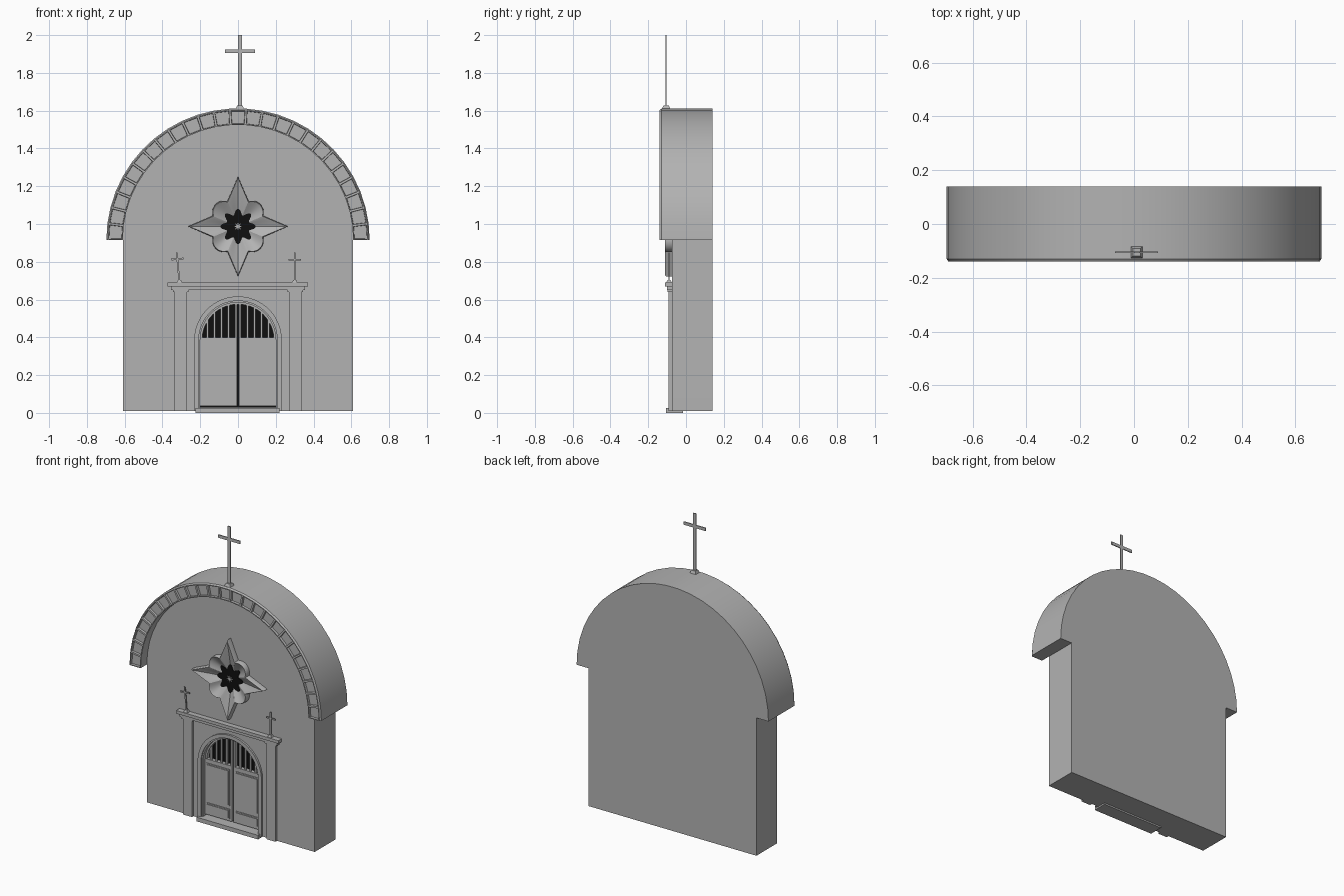
import bpy, bmesh, math
from mathutils import Matrix, Vector

if "Cube" in bpy.data.objects:
    bpy.data.objects.remove(bpy.data.objects["Cube"])


def material(name, rgb):
    m = bpy.data.materials.new(name)
    m.use_nodes = True
    m.diffuse_color = (*rgb, 1)
    m.node_tree.nodes["Principled BSDF"].inputs["Base Color"].default_value = (*rgb, 1)
    return m


STONE = material("grey stone", (0.45, 0.45, 0.45))
BLACK = material("black opening", (0.005, 0.005, 0.005))
WALL_Y, BACK_Y, FLOOR = -0.075, 0.14, 0.01


def finish(name, bm, mat=STONE, smooth=False):
    bmesh.ops.recalc_face_normals(bm, faces=bm.faces)
    me = bpy.data.meshes.new(name)
    bm.to_mesh(me)
    bm.free()
    ob = bpy.data.objects.new(name, me)
    bpy.context.collection.objects.link(ob)
    me.materials.append(mat)
    if smooth:
        bpy.ops.object.select_all(action="DESELECT")
        ob.select_set(True)
        bpy.context.view_layer.objects.active = ob
        bpy.ops.object.shade_smooth_by_angle(angle=math.radians(30))
    return ob


def prism(name, pts, y0, y1, mat=STONE, smooth=False):
    """Extrude an (x, z) outline from y0 to y1."""
    bm = bmesh.new()
    face = bm.faces.new([bm.verts.new((x, y0, z)) for x, z in pts])
    out = bmesh.ops.extrude_face_region(bm, geom=[face])["geom"]
    moved = [v for v in out if isinstance(v, bmesh.types.BMVert)]
    bmesh.ops.translate(bm, verts=moved, vec=(0, y1 - y0, 0))
    return finish(name, bm, mat, smooth)


def box(name, x0, x1, y0, y1, z0, z1, mat=STONE):
    return prism(name, [(x0, z0), (x1, z0), (x1, z1), (x0, z1)], y0, y1, mat)


def arch(r, spring, bottom, n=32):
    """Outline of a round-headed opening, from right foot to left foot."""
    pts = [(r * math.cos(math.pi * i / n), spring + r * math.sin(math.pi * i / n))
           for i in range(n + 1)]
    return [(r, bottom)] + pts + [(-r, bottom)]


def arch_band(name, r_out, r_in, spring, bottom, y0, y1):
    pts = arch(r_out, spring, bottom) + arch(r_in, spring, bottom)[::-1]
    return prism(name, pts, y0, y1, smooth=True)


# Wall: solid back layer and a front layer with the door opening
SPRING, ROOF_Z = 0.385, 0.915
prism("wall_back", arch(0.61, ROOF_Z, FLOOR, 50), -0.02, BACK_Y, smooth=True)
prism("wall_front", arch(0.61, ROOF_Z, FLOOR, 50) + arch(0.21, SPRING, FLOOR)[::-1],
      WALL_Y, -0.02, smooth=True)

# Roof arch with a row of sunken blocks on its front
bm = bmesh.new()
profile = [(0.61, -0.14), (0.69, -0.14), (0.697, -0.13), (0.697, BACK_Y), (0.61, BACK_Y)]
CELLS = 25
rings = []
for i in range(CELLS + 1):
    a = math.pi * i / CELLS
    rings.append([bm.verts.new((r * math.cos(a), y, ROOF_Z + r * math.sin(a)))
                  for r, y in profile])
fronts = []
for a, b in zip(rings, rings[1:]):
    for k in range(5):
        j = (k + 1) % 5
        f = bm.faces.new((a[k], a[j], b[j], b[k]))
        if k == 0:
            fronts.append(f)
bm.faces.new(rings[0])
bm.faces.new(rings[-1])
bmesh.ops.recalc_face_normals(bm, faces=bm.faces)
bmesh.ops.inset_individual(bm, faces=fronts, thickness=0.008)
bmesh.ops.inset_individual(bm, faces=fronts, thickness=0.002, depth=-0.015)
finish("roof_arch", bm, smooth=True)


# Crosses
def cross(name, x, y, z0, z1, width, bar_z, thick, base, lean=0.0):
    parts = [((x - thick / 2, x + thick / 2), (z0, z1)),
             ((x - width / 2, x + width / 2), (bar_z - thick / 2, bar_z + thick / 2))]
    tilt = Matrix.Translation((x, y, z0)) @ Matrix.Rotation(lean, 4, "Y") \
        @ Matrix.Translation((-x, -y, -z0))
    for label, ((x0, x1), (a, b)) in zip(("post", "bar"), parts):
        ob = box(f"{name}_{label}", x0, x1, y - 0.003, y + 0.003, a, b)
        ob.data.transform(tilt)
    bm = bmesh.new()
    bmesh.ops.create_cone(bm, cap_ends=True, segments=4, radius1=base * 0.707,
                          radius2=base * 0.4, depth=base * 0.5)
    bmesh.ops.rotate(bm, verts=bm.verts, matrix=Matrix.Rotation(math.pi / 4, 3, "Z"))
    bmesh.ops.translate(bm, verts=bm.verts, vec=(x, y, z0 + base * 0.25))
    finish(f"{name}_base", bm)


cross("roof_cross", 0.01, -0.105, 1.603, 2.0, 0.16, 1.915, 0.02, 0.05)
cross("left_cross", 0.3, -0.09, 0.69, 0.85, 0.065, 0.81, 0.009, 0.028)
cross("right_cross", -0.31, -0.09, 0.69, 0.85, 0.065, 0.815, 0.009, 0.028, -0.09)

# Door surround: pilasters, capitals, cornice and step
for side, s in (("left", 1), ("right", -1)):
    x0, x1 = sorted((s * 0.27, s * 0.337))
    box(f"{side}_pilaster", x0, x1, -0.092, WALL_Y, FLOOR, 0.65)
    box(f"{side}_capital", x0 - 0.008, x1 + 0.008, -0.097, WALL_Y, 0.64, 0.655)
box("cornice_lower", -0.355, 0.355, -0.1, WALL_Y, 0.65, 0.67)
box("cornice_upper", -0.372, 0.37, -0.11, WALL_Y, 0.67, 0.69)
box("door_step", -0.225, 0.22, -0.107, -0.015, 0, 0.027)
arch_band("door_trim", 0.232, 0.208, SPRING, FLOOR, -0.088, WALL_Y + 0.01)
arch_band("door_jamb", 0.21, 0.2, SPRING, FLOOR, -0.079, -0.02)

# Door leaves with panels and barred windows
prism("door_dark_backing", arch(0.205, SPRING, 0.028), -0.028, -0.021, BLACK)
arch_band("window_rim", 0.201, 0.19, SPRING, 0.04, -0.055, -0.028)
for side, s in (("left", 1), ("right", -1)):
    def span(a, b):
        return sorted((s * a, s * b))
    box(f"{side}_door_leaf", *span(0.006, 0.2), -0.055, -0.028, 0.036, 0.4)
    box(f"{side}_door_stile", *span(0.006, 0.016), -0.055, -0.028, 0.4, 0.575)
    for label, z0, z1 in (("lower", 0.05, 0.115), ("upper", 0.135, 0.375)):
        box(f"{side}_{label}_panel_edge", *span(0.02, 0.19), -0.059, -0.055, z0, z1)
        box(f"{side}_{label}_panel", *span(0.028, 0.182), -0.063, -0.059,
            z0 + 0.008, z1 - 0.008)
    for i in range(4):
        x = 0.05 + i * 0.037
        top = SPRING + math.sqrt(0.193 ** 2 - x ** 2)
        box(f"{side}_window_bar_{i + 1}", *span(x - 0.006, x + 0.006),
            -0.05, -0.038, 0.4, top)


# Star window: four points joined with four round lobes
def star_radius(a, tip, slope, lobe):
    a = abs((a + math.pi / 4) % (math.pi / 2) - math.pi / 4)
    point = tip * slope / (math.sin(a) + slope * math.cos(a))
    d, off = 0.106, math.pi / 4 - a
    q = lobe ** 2 - (d * math.sin(off)) ** 2
    return max(point, d * math.cos(off) + math.sqrt(q)) if q > 0 else point


CENTRE = Vector((0, 0, 0.987))
N = 144


def loop(bm, radius, y):
    angles = [2 * math.pi * i / N for i in range(N)]
    return [bm.verts.new(CENTRE + Vector((radius(a) * math.cos(a), y, radius(a) * math.sin(a))))
            for a in angles]


def flower(a):
    return 0.078 + 0.016 * math.cos(8 * a)


bm = bmesh.new()
loops = [loop(bm, lambda a: star_radius(a, 0.265, 0.43, 0.061), WALL_Y),
         loop(bm, lambda a: star_radius(a, 0.265, 0.43, 0.061), -0.105),
         loop(bm, lambda a: star_radius(a, 0.258, 0.42, 0.057), -0.112),
         loop(bm, lambda a: star_radius(a, 0.225, 0.41, 0.048), -0.106),
         loop(bm, flower, -0.079)]
for a, b in zip(loops, loops[1:]):
    for i in range(N):
        j = (i + 1) % N
        bm.faces.new((a[i], a[j], b[j], b[i]))
finish("star_window_frame", bm, smooth=True)


def polar(radius, n):
    return [(radius(2 * math.pi * i / n) * math.cos(2 * math.pi * i / n),
             CENTRE.z + radius(2 * math.pi * i / n) * math.sin(2 * math.pi * i / n))
            for i in range(n)]


prism("star_window_flower", polar(flower, N), -0.083, WALL_Y, BLACK)
prism("star_window_centre", polar(lambda a: 0.016 + 0.007 * math.cos(8 * a), 16),
      -0.09, -0.083)
